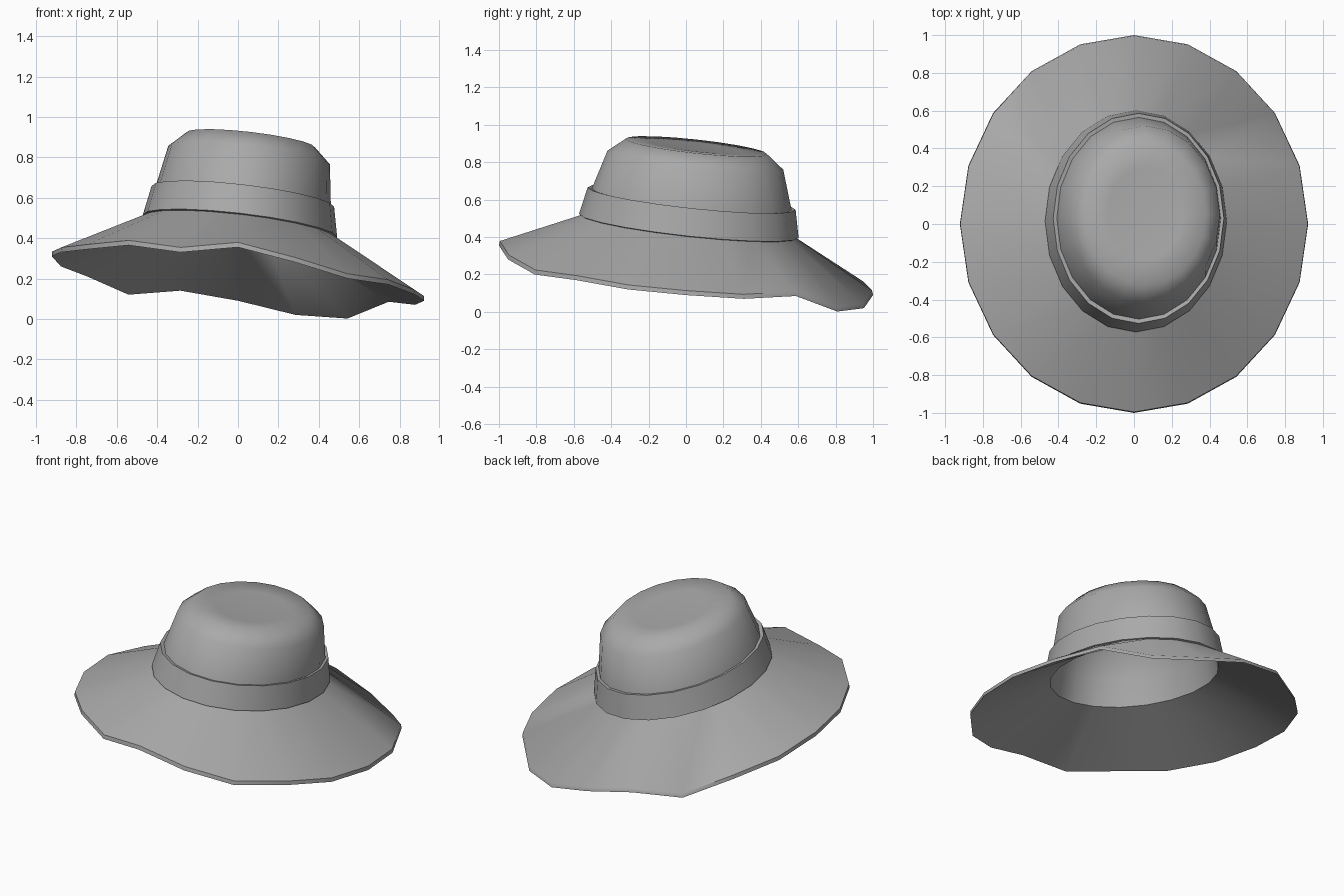
import bpy, bmesh, math

if "Cube" in bpy.data.objects:
    bpy.data.objects.remove(bpy.data.objects["Cube"])

SIDES = 20
TILT_X, TILT_Y = -0.115, -0.108

grey = bpy.data.materials.new("felt grey")
grey.use_nodes = True
colour = (0.4, 0.4, 0.4, 1)
grey.diffuse_color = colour
grey.node_tree.nodes["Principled BSDF"].inputs["Base Color"].default_value = colour


def ring(bm, cx, cy, cz, rx, ry, heights=None):
    """Oval ring on the tilted hat plane, or following a list of heights."""
    verts = []
    for i in range(SIDES):
        a = math.tau * i / SIDES
        x, y = cx + rx * math.cos(a), cy + ry * math.sin(a)
        z = heights[i] + cz if heights else cz + TILT_X * x + TILT_Y * y
        verts.append(bm.verts.new((x, y, z)))
    return verts


def bridge(bm, a, b):
    for i in range(SIDES):
        j = (i + 1) % SIDES
        bm.faces.new((a[i], a[j], b[j], b[i]))


def cap(bm, loop, x, y, z):
    tip = bm.verts.new((x, y, z + TILT_X * x + TILT_Y * y))
    for i in range(SIDES):
        bm.faces.new((loop[i], loop[(i + 1) % SIDES], tip))


def finish(bm, name, angle):
    bmesh.ops.recalc_face_normals(bm, faces=bm.faces)
    mesh = bpy.data.meshes.new(name)
    bm.to_mesh(mesh)
    bm.free()
    obj = bpy.data.objects.new(name, mesh)
    bpy.context.collection.objects.link(obj)
    mesh.materials.append(grey)
    bpy.ops.object.select_all(action='DESELECT')
    obj.select_set(True)
    bpy.context.view_layer.objects.active = obj
    bpy.ops.object.shade_smooth_by_angle(angle=math.radians(angle))


# Wavy brim edge, counter-clockwise from the left side
edge = [.09, .07, .085, .002, .02, .09, .14, .12, .21, .26,
        .31, .33, .345, .365, .33, .355, .28, .2, .17, .12]

# Crown profile: centre x, centre y, height, radius x, radius y
crown = [(.01, .015, .463, .463, .566),
         (.025, .03, .605, .435, .535),
         (.055, .05, .823, .4, .47),
         (.062, .055, .898, .32, .378),
         (.06, .06, .893, .2, .24)]

# Hat shell: brim and crown as one hollow wall
bm = bmesh.new()
top_edge = ring(bm, 0, 0, .024, .92, .995, edge)
outer = [top_edge] + [ring(bm, *p) for p in crown]
bottom_edge = ring(bm, 0, 0, 0, .922, 1.0, edge)
inner = [bottom_edge] + [
    ring(bm, x, y, z - (.022 if k != 1 else 0), rx - .018, ry - .018)
    for k, (x, y, z, rx, ry) in enumerate(crown)]
for loops in (outer, inner):
    for a, b in zip(loops, loops[1:]):
        bridge(bm, a, b)
bridge(bm, top_edge, bottom_edge)
cap(bm, outer[-1], .06, .07, .88)
cap(bm, inner[-1], .06, .07, .858)
finish(bm, "hat_shell", 48)

# Hat band around the foot of the crown
bm = bmesh.new()
band = [ring(bm, .01, .015, .456, .464, .568),
        ring(bm, .01, .015, .463, .481, .587),
        ring(bm, .024, .03, .612, .452, .556),
        ring(bm, .025, .03, .608, .432, .532)]
for a, b in zip(band, band[1:] + band[:1]):
    bridge(bm, a, b)
finish(bm, "hat_band", 40)
